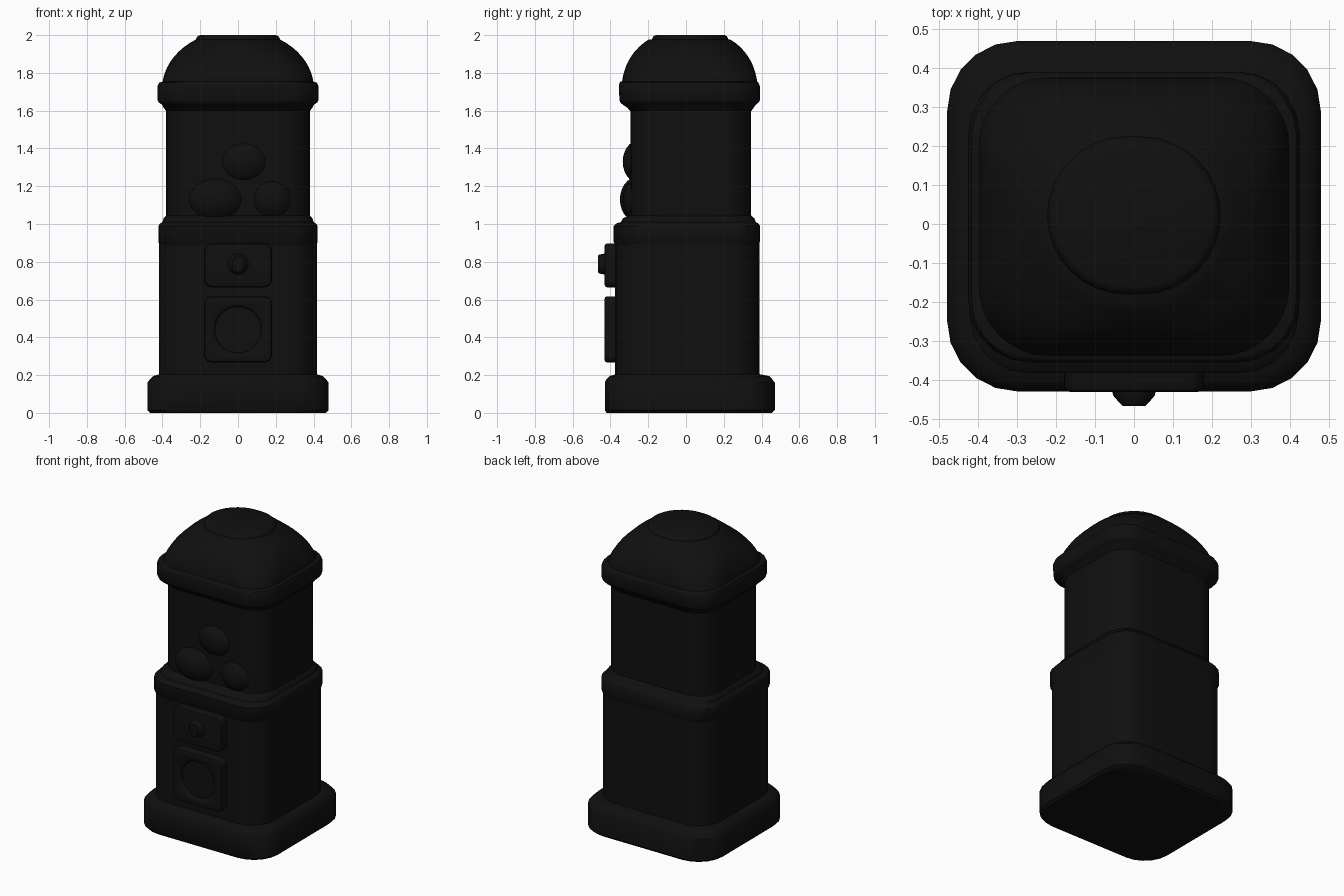
import bpy, bmesh, math
from mathutils import Matrix

black = bpy.data.materials.new("black")
black.diffuse_color = (0.005, 0.005, 0.005, 1)


def finish(obj, angle=42):
    obj.data.materials.append(black)
    bpy.ops.object.select_all(action='DESELECT')
    obj.select_set(True)
    bpy.context.view_layer.objects.active = obj
    bpy.ops.object.shade_smooth_by_angle(angle=math.radians(angle))
    return obj


def ring_points(hx, y0, y1, r, seg):
    """Rounded rectangle outline; becomes a circle when r equals the half size."""
    pts = []
    corners = [(hx - r, y1 - r, 0), (-hx + r, y1 - r, 90),
               (-hx + r, y0 + r, 180), (hx - r, y0 + r, 270)]
    for cx, cy, start in corners:
        for i in range(seg + 1):
            a = math.radians(start + 90 * i / seg)
            pts.append((cx + r * math.cos(a), cy + r * math.sin(a)))
    return pts


def loft(name, rings, seg=5, facing_front=False):
    """Skin rings of (height, half width, low y, high y, corner radius)."""
    bm = bmesh.new()
    loops = [[bm.verts.new((x, y, z)) for x, y in ring_points(hx, y0, y1, r, seg)]
             for z, hx, y0, y1, r in rings]
    n = len(loops[0])
    for a, b in zip(loops, loops[1:]):
        for i in range(n):
            j = (i + 1) % n
            bm.faces.new((a[i], a[j], b[j], b[i]))
    bm.faces.new(loops[0][::-1])
    bm.faces.new(loops[-1])
    bmesh.ops.remove_doubles(bm, verts=bm.verts, dist=1e-5)
    if facing_front:
        bm.transform(Matrix.Rotation(math.pi / 2, 4, 'X'))
    bmesh.ops.recalc_face_normals(bm, faces=bm.faces)
    me = bpy.data.meshes.new(name)
    bm.to_mesh(me)
    bm.free()
    obj = bpy.data.objects.new(name, me)
    bpy.context.collection.objects.link(obj)
    return finish(obj)


# Plinth
loft("base", [
    (0.00, 0.465, -0.420, 0.455, 0.175),
    (0.015, 0.48, -0.43, 0.47, 0.18),
    (0.16, 0.48, -0.43, 0.47, 0.18),
    (0.18, 0.465, -0.42, 0.455, 0.175),
    (0.195, 0.45, -0.405, 0.44, 0.17),
    (0.205, 0.415, -0.37, 0.39, 0.16)])

# Lower cabinet
loft("cabinet", [
    (0.19, 0.418, -0.375, 0.388, 0.16),
    (0.98, 0.418, -0.375, 0.388, 0.16)])

# Raised lip around the cabinet top, stepping in to the window
loft("cabinet_lip", [
    (0.885, 0.412, -0.370, 0.384, 0.155),
    (0.905, 0.422, -0.383, 0.391, 0.15),
    (0.99, 0.422, -0.383, 0.391, 0.15),
    (1.003, 0.412, -0.37, 0.383, 0.15),
    (1.01, 0.40, -0.345, 0.37, 0.15),
    (1.03, 0.394, -0.335, 0.362, 0.15),
    (1.045, 0.38, -0.30, 0.345, 0.15)])

# Display window
loft("window", [
    (1.0, 0.382, -0.295, 0.345, 0.15),
    (1.63, 0.382, -0.295, 0.345, 0.15)])

# Prize balls bulging from the window front
balls = [(-0.12, -0.245, 1.13, 0.155, 0.105, 0.125),
         (0.18, -0.235, 1.13, 0.12, 0.10, 0.12),
         (0.03, -0.245, 1.33, 0.14, 0.09, 0.115)]
for k, (x, y, z, sx, sy, sz) in enumerate(balls):
    bpy.ops.mesh.primitive_uv_sphere_add(segments=24, ring_count=14, location=(x, y, z))
    ball = bpy.context.object
    ball.name = f"prize_ball_{k + 1}"
    ball.scale = (sx, sy, sz)
    finish(ball)

# Roof collar
loft("roof_collar", [
    (1.595, 0.378, -0.293, 0.343, 0.15),
    (1.615, 0.393, -0.31, 0.358, 0.15),
    (1.632, 0.402, -0.335, 0.37, 0.15),
    (1.642, 0.418, -0.347, 0.383, 0.155),
    (1.655, 0.426, -0.352, 0.391, 0.16),
    (1.73, 0.426, -0.356, 0.391, 0.16),
    (1.748, 0.418, -0.352, 0.384, 0.16),
    (1.755, 0.395, -0.345, 0.375, 0.16)])

# Dome: rounded square easing into a circle
dome = []
for i in range(10):
    t = i / 9
    a = math.radians(4 + 54 * t)
    hx = 0.402 * math.cos(a) ** 0.95
    hy = 0.360 * math.cos(a) ** 0.82
    r = min((0.17 + 0.13 * t), hx, hy)
    dome.append((1.715 + 0.31 * math.sin(a), hx, 0.019 - hy, 0.019 + hy, r))
loft("dome", dome, seg=8)

# Round cap on top of the dome
loft("dome_cap", [(z, r, 0.022 - r * 0.91, 0.022 + r * 0.91, r * 0.91) for z, r in
                  [(1.94, 0.226), (1.98, 0.222), (1.994, 0.214), (2.0, 0.20)]], seg=8)

# Coin plate on the front
loft("coin_plate", [
    (0.34, 0.18, 0.665, 0.897, 0.04),
    (0.418, 0.18, 0.665, 0.897, 0.04),
    (0.428, 0.175, 0.670, 0.892, 0.037),
    (0.432, 0.163, 0.682, 0.880, 0.03)], facing_front=True)

# Turning knob
loft("knob", [
    (0.42, 0.057, 0.731, 0.845, 0.057),
    (0.440, 0.054, 0.734, 0.842, 0.054),
    (0.459, 0.038, 0.738, 0.838, 0.038),
    (0.467, 0.030, 0.746, 0.830, 0.030)], facing_front=True)

# Prize door plate with a round recess
loft("door_plate", [
    (0.34, 0.18, 0.267, 0.617, 0.04),
    (0.418, 0.18, 0.267, 0.617, 0.04),
    (0.428, 0.175, 0.272, 0.612, 0.037),
    (0.432, 0.163, 0.284, 0.600, 0.03),
    (0.432, 0.132, 0.308, 0.572, 0.132),
    (0.426, 0.125, 0.315, 0.565, 0.125),
    (0.410, 0.122, 0.318, 0.562, 0.122)], seg=8, facing_front=True)
